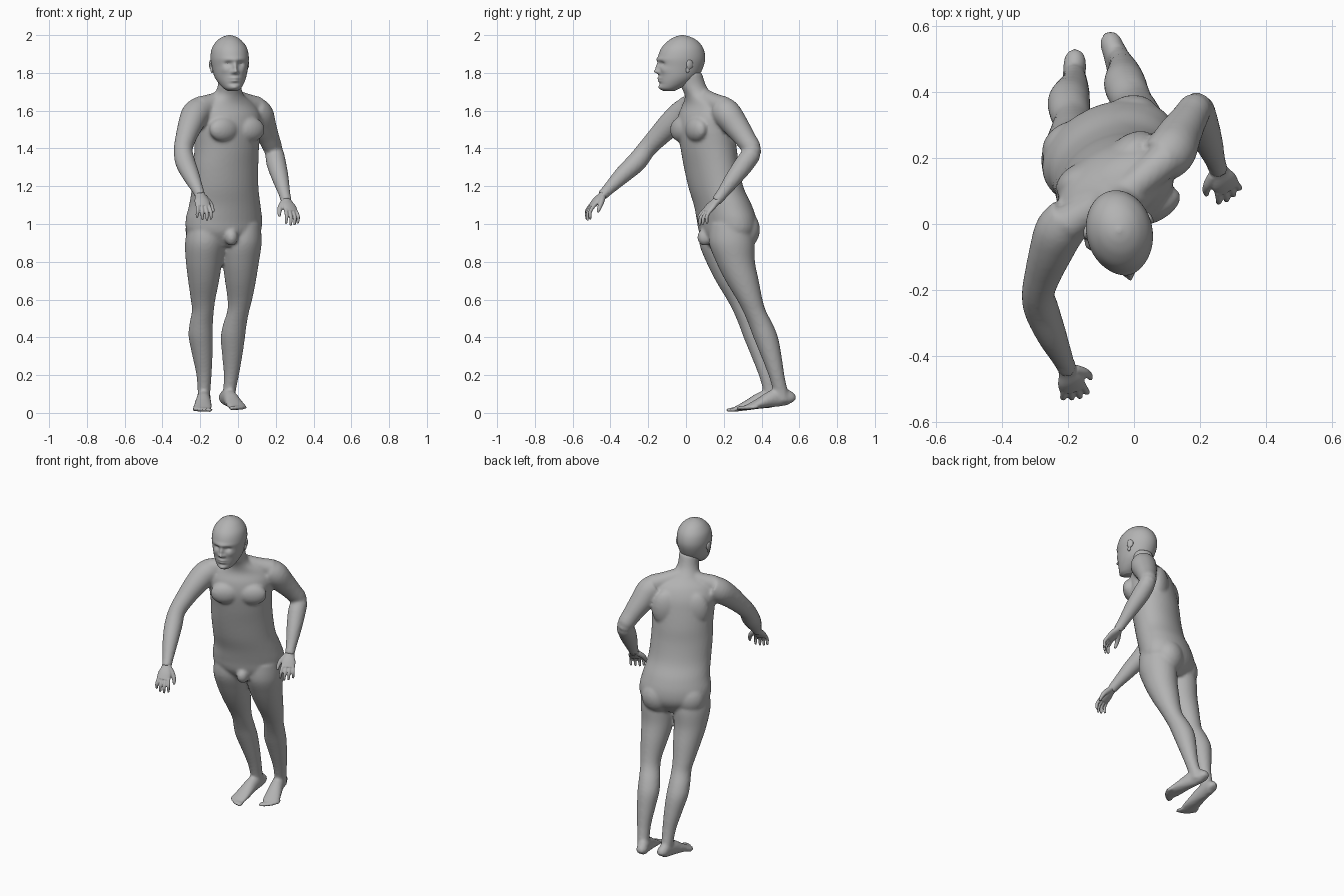
import bpy, bmesh, math
from mathutils import Vector, Matrix

cube = bpy.data.objects.get("Cube")
if cube:
    bpy.data.objects.remove(cube)

GREY = (0.45, 0.45, 0.45, 1)
skin = bpy.data.materials.new("grey skin")
skin.use_nodes = True
skin.diffuse_color = GREY
skin.node_tree.nodes["Principled BSDF"].inputs["Base Color"].default_value = GREY
UP = Vector((0, 0, 1))


def frame(yaw):
    """Left and forward directions of a part turned about the vertical."""
    a = math.radians(yaw)
    return Vector((math.cos(a), math.sin(a), 0)), Vector((math.sin(a), -math.cos(a), 0))


def smooth_rows(rows, steps):
    """Catmull-Rom interpolation through rows of numbers."""
    out = []
    for i in range(len(rows) - 1):
        p, q, r, s = (rows[max(0, min(len(rows) - 1, i + k))] for k in (-1, 0, 1, 2))
        for j in range(steps):
            t = j / steps
            out.append([(2 * b + (c - a) * t + (2 * a - 5 * b + 4 * c - d) * t * t
                         + (3 * b - a - 3 * c + d) * t ** 3) / 2
                        for a, b, c, d in zip(p, q, r, s)])
    return out + [list(rows[-1])]


def loft(bm, rings, sides=32):
    """Skin a closed tube over elliptical rings (centre, u, v)."""
    loops = []
    for c, u, v in rings:
        angles = [math.tau * k / sides for k in range(sides)]
        loops.append([bm.verts.new(c + u * math.cos(a) + v * math.sin(a)) for a in angles])
    for lo, hi in zip(loops, loops[1:]):
        for k in range(sides):
            n = (k + 1) % sides
            bm.faces.new((lo[k], lo[n], hi[n], hi[k]))
    bm.faces.new(loops[0][::-1])
    bm.faces.new(loops[-1])


def stack(bm, rows, steps=5, sides=40):
    """Level rings: x, y, z, half width, half depth, yaw."""
    rings = []
    for x, y, z, a, b, yaw in smooth_rows(rows, steps):
        left, fwd = frame(yaw)
        rings.append((Vector((x, y, z)), left * a, fwd * b))
    loft(bm, rings, sides)


def limb(bm, rows, side=None, steps=4, sides=24):
    """Rings square to the path: x, y, z, radius, optional second radius."""
    rows = smooth_rows(rows, steps)
    pts = [Vector(r[:3]) for r in rows]
    rings = []
    for i, r in enumerate(rows):
        t = (pts[min(i + 1, len(pts) - 1)] - pts[max(i - 1, 0)]).normalized()
        u = side - t * side.dot(t) if side else t.cross(UP)
        u.normalize()
        rings.append((pts[i], u * r[3], u.cross(t) * r[-1]))
    loft(bm, rings, sides)


def blob(bm, centre, radii, yaw=0):
    m = Matrix.Translation(centre) @ Matrix.Rotation(math.radians(yaw), 4, "Z")
    bmesh.ops.create_uvsphere(bm, u_segments=24, v_segments=16, radius=1,
                              matrix=m @ Matrix.Diagonal((*radii, 1)))


def finish(bm, name, voxel=0, relax=0):
    bmesh.ops.recalc_face_normals(bm, faces=bm.faces)
    for f in bm.faces:
        f.smooth = True
    mesh = bpy.data.meshes.new(name)
    bm.to_mesh(mesh)
    bm.free()
    mesh.materials.append(skin)
    ob = bpy.data.objects.new(name, mesh)
    bpy.context.collection.objects.link(ob)
    if voxel:
        fuse = ob.modifiers.new("fuse", "REMESH")
        fuse.mode, fuse.voxel_size, fuse.use_smooth_shade = "VOXEL", voxel, True
        soft = ob.modifiers.new("soften", "SMOOTH")
        soft.factor, soft.iterations = 0.5, relax
    return ob


# Torso and neck, twisted and leaning
body = bmesh.new()
stack(body, [
    (-.07, .22, .88, .12, .09, 24), (-.075, .22, .95, .2, .135, 24),
    (-.075, .215, 1.02, .212, .145, 24), (-.07, .195, 1.1, .197, .143, 24),
    (-.068, .16, 1.19, .185, .135, 26), (-.065, .135, 1.3, .182, .134, 28),
    (-.06, .12, 1.4, .18, .138, 29), (-.055, .105, 1.5, .186, .135, 30),
    (-.055, .1, 1.57, .19, .122, 30), (-.055, .095, 1.63, .16, .095, 30),
    (-.05, .07, 1.68, .085, .075, 25), (-.045, .04, 1.73, .062, .068, 18),
    (-.04, .02, 1.8, .06, .065, 13)])

# Chest and seat muscles
for s in (-1, 1):
    left, fwd = frame(30)
    blob(body, Vector((-.055, .1, 1.5)) + left * s * .08 + fwd * .1, (.085, .045, .065), 30)
    blob(body, Vector((-.04, .1, 1.5)) + left * s * .09 - fwd * .09, (.08, .05, .11), 30)
    left, fwd = frame(24)
    blob(body, Vector((-.075, .215, .97)) + left * s * .095 - fwd * .06, (.095, .08, .1), 24)
blob(body, (-.035, .1, .93), (.035, .04, .045))

# Shoulder slopes
for end in ((.03, .14), (.1, .2)), ((-.12, .05), (-.2, 0)):
    limb(body, [(-.045, .08, 1.675, .05), (*end[0], 1.645, .05), (*end[1], 1.62, .056)])

# Arms, one swung back and one reaching forward
limb(body, [
    (.08, .19, 1.61, .07), (.112, .22, 1.58, .076), (.135, .265, 1.52, .068),
    (.165, .315, 1.45, .056), (.19, .35, 1.385, .05), (.203, .31, 1.32, .052),
    (.225, .25, 1.24, .044), (.245, .195, 1.165, .032), (.257, .16, 1.12, .028)])
limb(body, [
    (-.19, .02, 1.61, .07), (-.225, -.02, 1.58, .075), (-.25, -.08, 1.53, .067),
    (-.275, -.15, 1.46, .056), (-.29, -.21, 1.395, .05), (-.28, -.26, 1.33, .053),
    (-.25, -.335, 1.26, .046), (-.215, -.41, 1.185, .032), (-.2, -.445, 1.15, .028)])

# Legs share one profile; the left one is shifted outward and back
LEG = [
    (-.17, .185, 1, .095, .11), (-.175, .19, .9, .105, .12), (-.18, .21, .8, .096, .103),
    (-.182, .245, .7, .082, .088), (-.185, .285, .6, .065, .068), (-.186, .31, .54, .058, .061),
    (-.195, .343, .47, .062, .064), (-.197, .37, .4, .064, .065), (-.188, .4, .3, .053, .054),
    (-.18, .427, .2, .04, .042), (-.18, .447, .12, .034, .039), (-.18, .46, .06, .034, .042)]
for lift in (False, True):
    stack(body, [(x + lift * (.12 + .075 * min(1, z / .6)), y + lift * .052, z, a, b, 0)
                 for x, y, z, a, b in LEG])

# Feet: share of length, half width, height above the sole
FOOT = [(0, .018, .04), (.05, .033, .07), (.2, .035, .095), (.4, .039, .09),
        (.6, .046, .062), (.75, .05, .042), (.88, .046, .026)]
for heel, toe in (((-.178, .515, .035), (-.19, .225, .002)),
                  ((-.075, .568, .042), (.01, .29, .012))):
    heel, toe = Vector(heel), Vector(toe)
    path = toe - heel
    rows = []
    for t, width, height in FOOT:
        p = heel + path * t
        rows.append((p.x, p.y, p.z + height / 2, width, height / 2))
    limb(body, rows)
    out = path.cross(UP).normalized() * (1 if heel.x > -.1 else -1)
    out = out if out.x * (heel.x + .12) > 0 else -out
    for k in range(5):
        p = heel + path * (.95 - .018 * k * k / 2) + out * (k * .021 - .04)
        r = .015 if k == 0 else .0105
        blob(body, p + UP * .012, (r, .03, .012))
finish(body, "body", .009, 5)


# Hands with curled fingers and a thumb
def hand(name, wrist, aim, thumb_side):
    bm = bmesh.new()
    wrist, d = Vector(wrist), Vector(aim).normalized()
    w = Vector(thumb_side)
    w = (w - d * w.dot(d)).normalized()
    n = w.cross(d)
    n = n if n.z < 0 else -n

    def at(along, across, down):
        return tuple(wrist + d * along + w * across + n * down)

    limb(bm, [(*at(-.03, 0, 0), .028, .026), (*at(.01, 0, 0), .029, .02),
              (*at(.05, 0, 0), .041, .019), (*at(.09, -.002, .004), .04, .014)], w)
    for k, length in enumerate((.068, .078, .072, .056)):
        s = .03 - .02 * k
        limb(bm, [(*at(.08, s, .002), .0105), (*at(.085 + length * .5, s * 1.2, .01), .0095),
                  (*at(.08 + length * .85, s * 1.25, .028), .0085),
                  (*at(.08 + length, s * 1.25, .042), .006)], w, 4, 12)
    limb(bm, [(*at(.015, .02, .004), .017), (*at(.045, .045, .014), .015),
              (*at(.075, .058, .026), .011), (*at(.098, .06, .036), .007)], n, 4, 12)
    finish(bm, name, .004, 3)


hand("left_hand", (.255, .165, 1.125), (.3, -.65, -.62), (-.85, -.45, .1))
hand("right_hand", (-.202, -.44, 1.155), (.2, -.65, -.62), (.9, .3, 0))

# Head: height, forward reach, backward reach, half width
left, fwd = frame(13)
mid = Vector((-.045, -.02, 0))
HEAD = [(1.705, .1, -.04, .025), (1.718, .118, -.01, .045), (1.745, .124, .04, .066),
        (1.78, .126, .085, .083), (1.83, .128, .112, .094), (1.88, .13, .123, .1),
        (1.93, .112, .112, .092), (1.968, .077, .083, .067), (1.99, .04, .045, .037),
        (2, .006, .006, .006)]
head = bmesh.new()
rows = []
for z, f, b, half in HEAD:
    c = mid + fwd * (f - b) / 2
    rows.append((c.x, c.y, z, half, (f + b) / 2, 13))
stack(head, rows, 8, 112)


# Face shaped by soft pushes: side, height, push, spread across, spread in height
def push(side, height, amount, across, tall):
    for v in head.verts:
        p = v.co - mid
        if p.dot(fwd) > 0:
            e = ((p.dot(left) - side) / across) ** 2 + ((p.z - height) / tall) ** 2
            v.co += fwd * amount * math.exp(-e)


push(0, 1.807, .023, .014, .011)
push(0, 1.83, .016, .011, .022)
push(0, 1.872, .007, .055, .012)
push(0, 1.772, .008, .024, .007)
push(0, 1.758, .007, .02, .006)
push(0, 1.742, -.004, .025, .007)
push(0, 1.722, .008, .025, .014)
for s in (-1, 1):
    push(s * .034, 1.848, -.014, .018, .012)
    push(s * .016, 1.803, .007, .008, .008)
    push(s * .05, 1.815, .006, .02, .018)
finish(head, "head")

# Eyes and ears
for s, word in ((-1, "right"), (1, "left")):
    eye = bmesh.new()
    blob(eye, mid + left * s * .034 + fwd * .094 + UP * 1.847, (.016, .014, .009), 13)
    finish(eye, word + "_eye")
    ear = bmesh.new()
    blob(ear, mid + left * s * .098 - fwd * .018 + UP * 1.845, (.009, .021, .026), 13 + s * 18)
    blob(ear, mid + left * s * .094 - fwd * .008 + UP * 1.815, (.007, .011, .018), 13)
    finish(ear, word + "_ear", .004, 2)
